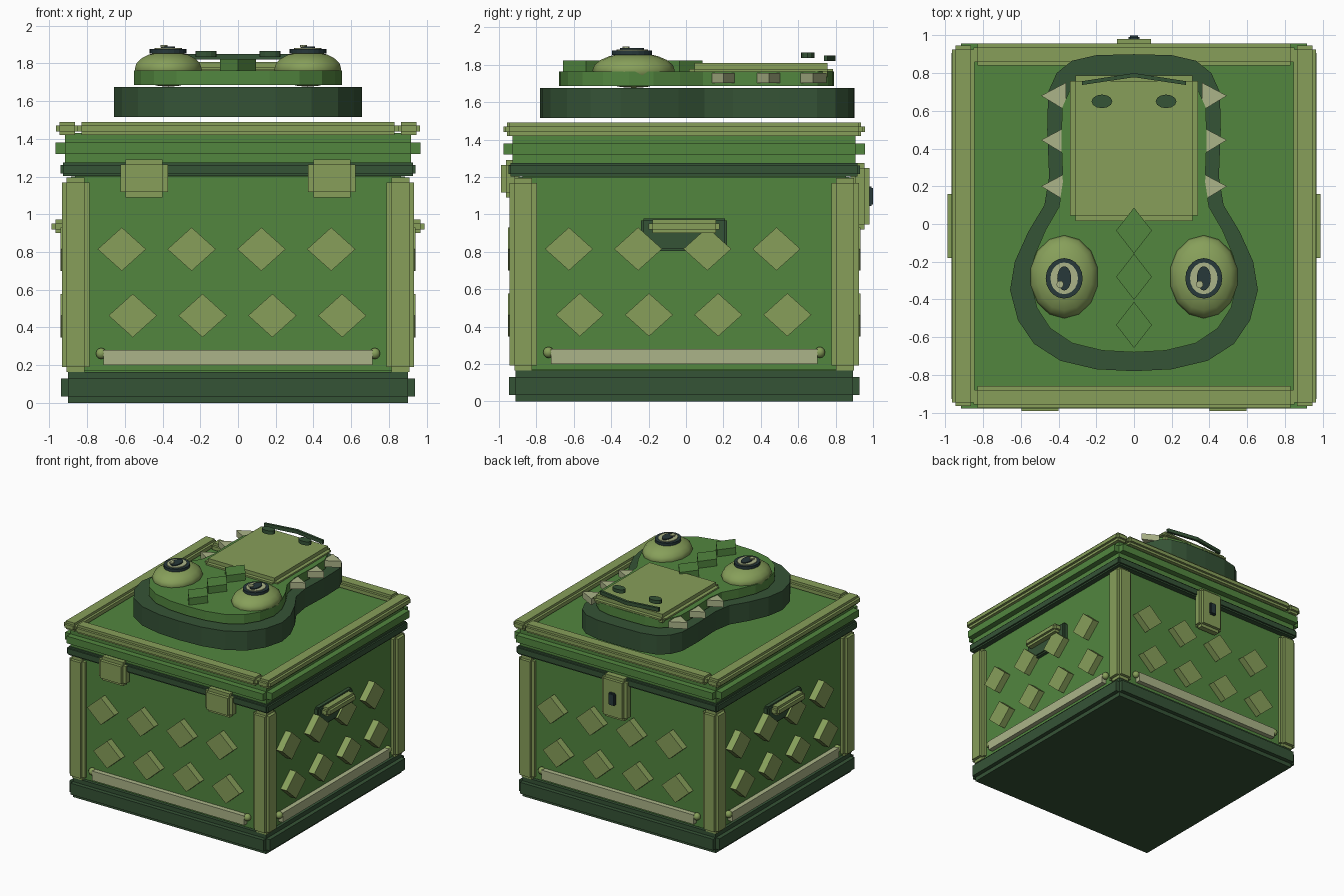
import bpy, bmesh, math
from mathutils import Matrix, Vector

if "Cube" in bpy.data.objects:
    bpy.data.objects.remove(bpy.data.objects["Cube"])


def colour(name, hex_rgb):
    m = bpy.data.materials.new(name)
    lin = [((c / 255 + 0.055) / 1.055) ** 2.4 for c in bytes.fromhex(hex_rgb)]
    m.diffuse_color = (*lin, 1)
    m.use_nodes = True
    m.node_tree.nodes["Principled BSDF"].inputs["Base Color"].default_value = m.diffuse_color
    return m


DARK = colour("dark green", "355336")
MID = colour("leaf green", "52863F")
LIGHT = colour("light green", "879F5A")
BEIGE = colour("pale beige", "ABB488")
BLACK = colour("charcoal", "27383A")
CY = -0.01  # the chest sits slightly forward of centre


def finish(name, bm, mat, smooth=False):
    bmesh.ops.recalc_face_normals(bm, faces=bm.faces)
    me = bpy.data.meshes.new(name)
    bm.to_mesh(me)
    bm.free()
    me.materials.append(mat)
    for p in me.polygons:
        p.use_smooth = smooth
    ob = bpy.data.objects.new(name, me)
    bpy.context.collection.objects.link(ob)
    return ob


def stepped_box(name, mat, x, y, z, b=0.0, turn=0):
    """Box with notched edges: three crossing boxes, each full size on one axis."""
    bm = bmesh.new()
    lo, hi = Vector((x[0], y[0], z[0])), Vector((x[1], y[1], z[1]))
    for axis in range(3 if b else 1):
        size = hi - lo
        for k in range(3):
            if k != axis:
                size[k] -= 2 * b
        bmesh.ops.create_cube(bm, size=1, matrix=Matrix.Translation((lo + hi) / 2)
                              @ Matrix.Diagonal((*size, 1)))
    place(bm, turn)
    return finish(name, bm, mat)


def place(bm, turn):
    """Turn a front-wall part onto one of the four walls."""
    if turn is not None and turn:
        bm.transform(Matrix.Translation((0, CY, 0))
                     @ Matrix.Rotation(turn * math.pi / 2, 4, 'Z')
                     @ Matrix.Translation((0, -CY, 0)))


def prism(name, mat, pts, z0, z1):
    """Vertical extrusion of an outline in x, y."""
    bm = bmesh.new()
    f = bm.faces.new([bm.verts.new((px, py, z0)) for px, py in pts])
    r = bmesh.ops.extrude_face_region(bm, geom=[f])
    vs = [v for v in r["geom"] if isinstance(v, bmesh.types.BMVert)]
    bmesh.ops.translate(bm, vec=(0, 0, z1 - z0), verts=vs)
    return finish(name, bm, mat)


def ball(name, mat, c, r, u=12, v=8, turn=0):
    bm = bmesh.new()
    bmesh.ops.create_uvsphere(bm, u_segments=u, v_segments=v, radius=1,
                              matrix=Matrix.Translation(c) @ Matrix.Diagonal((*r, 1)))
    place(bm, turn)
    return finish(name, bm, mat, True)


def disc(name, mat, c, rx, ry, h, n=20):
    """Upright elliptical disc, c is the middle of its bottom."""
    pts = [(c[0] + rx * math.cos(2 * math.pi * i / n),
            c[1] + ry * math.sin(2 * math.pi * i / n)) for i in range(n)]
    return prism(name, mat, pts, c[2], c[2] + h)


def wide(h):
    return (-h, h), (CY - h, CY + h)


# Chest body
stepped_box("base", DARK, *wide(0.937), (0, 0.165), 0.035)
stepped_box("body", MID, *wide(0.885), (0.15, 1.22), 0.02)
stepped_box("seam_band", DARK, *wide(0.94), (1.203, 1.275), 0.013)
stepped_box("lid", MID, *wide(0.967), (1.27, 1.43), 0.05)
for sx in (-1, 1):
    for sy in (-1, 1):
        stepped_box("corner_post", LIGHT, sorted((sx * 0.787, sx * 0.934)),
                    sorted((CY + sy * 0.787, CY + sy * 0.934)), (0.165, 1.195), 0.026)

# Lid rim
for s in (-1, 1):
    stepped_box("side_rim", LIGHT, sorted((s * 0.845, s * 0.966)),
                (CY - 0.955, CY + 0.955), (1.42, 1.49), 0.02)
    stepped_box("end_rim", LIGHT, (-0.85, 0.85),
                sorted((CY + s * 0.85, CY + s * 0.966)), (1.42, 1.49), 0.02)

# Wall ornaments: scale diamonds and a bottom strip on each wall
for turn in range(4):
    for start, z in ((-0.616, 0.815), (-0.558, 0.463)):
        for i in range(4):
            cx = start + i * 0.37
            bm = bmesh.new()
            ring = [(cx - 0.128, z), (cx, z - 0.115), (cx + 0.128, z), (cx, z + 0.115)]
            f = bm.faces.new([bm.verts.new((a, CY - 0.86, c)) for a, c in ring])
            r = bmesh.ops.extrude_face_region(bm, geom=[f])
            bmesh.ops.translate(bm, vec=(0, -0.082, 0), verts=[
                v for v in r["geom"] if isinstance(v, bmesh.types.BMVert)])
            place(bm, turn)
            finish("wall_scale", bm, LIGHT)
    stepped_box("bottom_strip", BEIGE, (-0.712, 0.712), (CY - 0.925, CY - 0.87),
                (0.2, 0.28), 0, turn)
    for s in (-1, 1):
        ball("strip_stud", LIGHT, (s * 0.725, CY - 0.9, 0.262), (0.03,) * 3, 10, 6, turn)

# Side handles
for turn in (1, 3):
    stepped_box("handle_plate", DARK, (-0.23, 0.23), (CY - 0.925, CY - 0.87),
                (0.805, 0.978), 0.012, turn)
    stepped_box("handle_grip", LIGHT, (-0.19, 0.19), (CY - 0.988, CY - 0.9),
                (0.9, 0.972), 0.02, turn)

# Front hinges and back latch
for s in (-1, 1):
    stepped_box("front_hinge", LIGHT, sorted((s * 0.372, s * 0.624)),
                (-0.99, -0.89), (1.09, 1.29), 0.027)
stepped_box("back_latch", LIGHT, (-0.115, 0.115), (0.88, 0.98), (0.92, 1.275), 0.026)
stepped_box("keyhole", BLACK, (-0.03, 0.03), (0.96, 1.0), (1.045, 1.15), 0.008)

# Reptile head on the lid
half = [(0, -0.78), (0.2, -0.77), (0.39, -0.725), (0.53, -0.635), (0.615, -0.51),
        (0.657, -0.35), (0.632, -0.2), (0.56, -0.04), (0.475, 0.1), (0.45, 0.25),
        (0.46, 0.5), (0.455, 0.7), (0.41, 0.8), (0.33, 0.865), (0.2, 0.895), (0, 0.9)]
outline = half + [(-a, b) for a, b in half[-2:0:-1]]
prism("head_base", DARK, outline, 1.515, 1.675)
prism("head_top", MID, [(a * 0.838, (b - 0.06) * 0.875 + 0.055) for a, b in outline],
      1.685, 1.763)
stepped_box("snout_plate", LIGHT, (-0.34, 0.34), (0.015, 0.787), (1.735, 1.808), 0.03)
for cy in (-0.035, -0.28, -0.535):
    prism("brow_scale", MID, [(-0.095, cy), (0, cy - 0.122), (0.095, cy), (0, cy + 0.122)],
          1.755, 1.822)

# Mouth line
prism("mouth_line", DARK, [(-0.275, 0.737), (0, 0.778), (0.275, 0.737),
                           (0.275, 0.757), (0, 0.8), (-0.275, 0.757)], 1.82, 1.85)

for s in (-1, 1):
    disc("nostril", DARK, (s * 0.17, 0.65, 1.835), 0.055, 0.036, 0.03, 12)
    for cy in (0.195, 0.44, 0.675):
        prism("tooth", BEIGE, [(s * 0.36, cy - 0.075), (s * 0.492, cy + 0.005),
                               (s * 0.36, cy + 0.075)], 1.703, 1.757)
    # Eye: bulb, rim, iris, pupil, glint
    x, y = s * 0.37, -0.28
    ball("eye_bulb", LIGHT, (x, y, 1.77), (0.182, 0.22, 0.094), 14, 10)
    disc("eye_rim", BLACK, (x, y - 0.008, 1.852), 0.098, 0.107, 0.023)
    disc("eye_iris", BEIGE, (x, y - 0.008, 1.872), 0.073, 0.084, 0.009)
    disc("eye_pupil", BLACK, (x, y - 0.008, 1.878), 0.037, 0.064, 0.011)
    disc("eye_glint", BEIGE, (x - 0.022, y - 0.04, 1.885), 0.019, 0.02, 0.012, 10)
